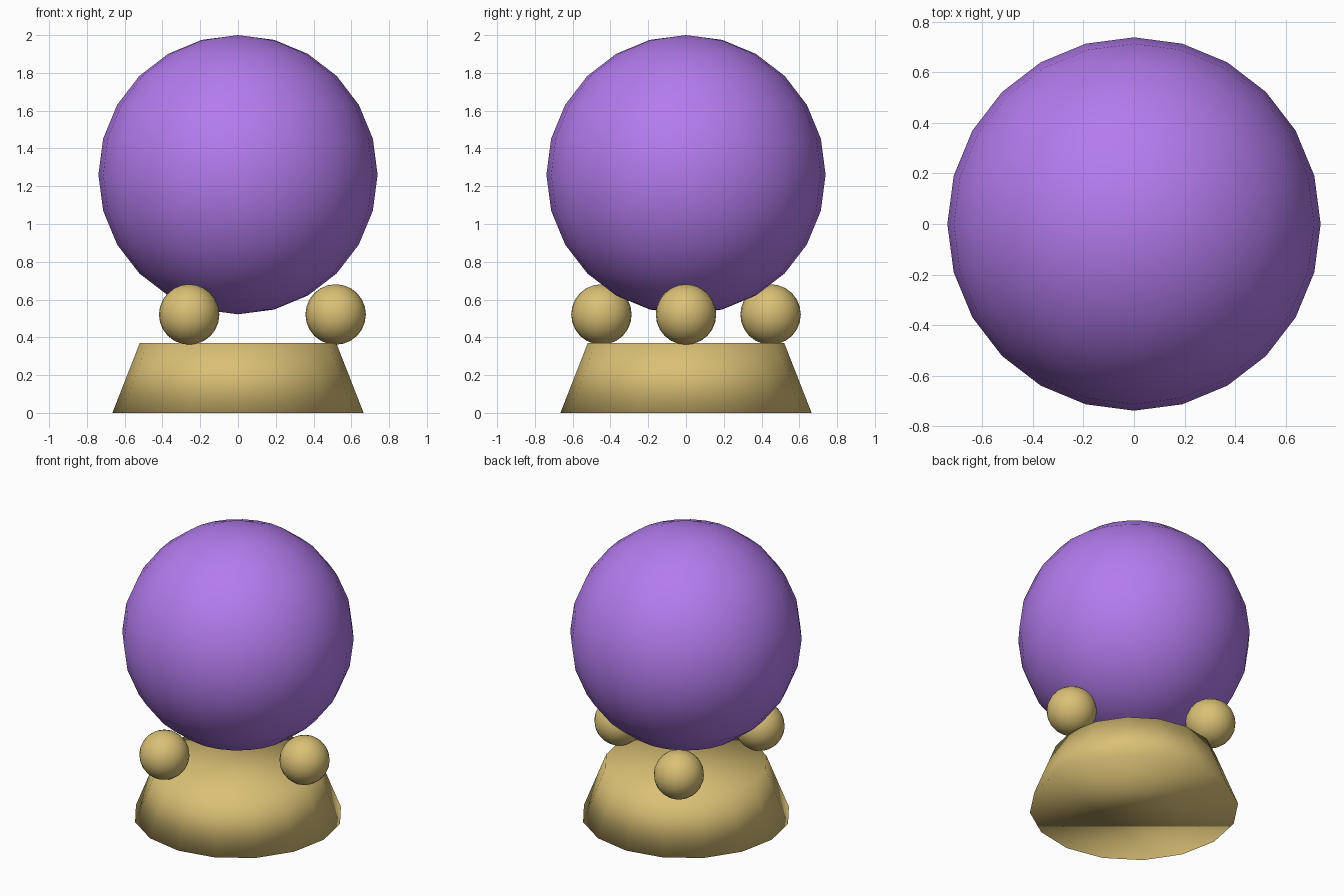
import bpy
from math import cos, sin, radians

if "Cube" in bpy.data.objects:
    bpy.data.objects.remove(bpy.data.objects["Cube"])


def material(name, color):
    mat = bpy.data.materials.new(name)
    mat.diffuse_color = color
    mat.use_nodes = True
    mat.node_tree.nodes["Principled BSDF"].inputs["Base Color"].default_value = mat.diffuse_color
    return mat


def finish(name, mat):
    obj = bpy.context.object
    obj.name = name
    obj.data.materials.append(mat)
    bpy.ops.object.shade_smooth()
    return obj


gold = material("gold", (0.70, 0.53, 0.18, 1))
purple = material("purple", (0.45, 0.20, 0.85, 1))

# Tapered 16-sided base, smooth shaded all over
bpy.ops.mesh.primitive_cone_add(vertices=16, radius1=0.665, radius2=0.52,
                                depth=0.37, location=(0, 0, 0.185))
finish("base", gold)

# Three small supporting balls around the top rim
for i in range(3):
    a = radians(120 * i)
    bpy.ops.mesh.primitive_uv_sphere_add(
        segments=24, ring_count=12, radius=0.16,
        location=(0.517 * cos(a), 0.517 * sin(a), 0.521))
    finish(f"support_ball_{i + 1}", gold)

# Large orb
bpy.ops.mesh.primitive_uv_sphere_add(segments=24, ring_count=12, radius=0.739,
                                     location=(0, 0, 1.261))
finish("orb", purple)
